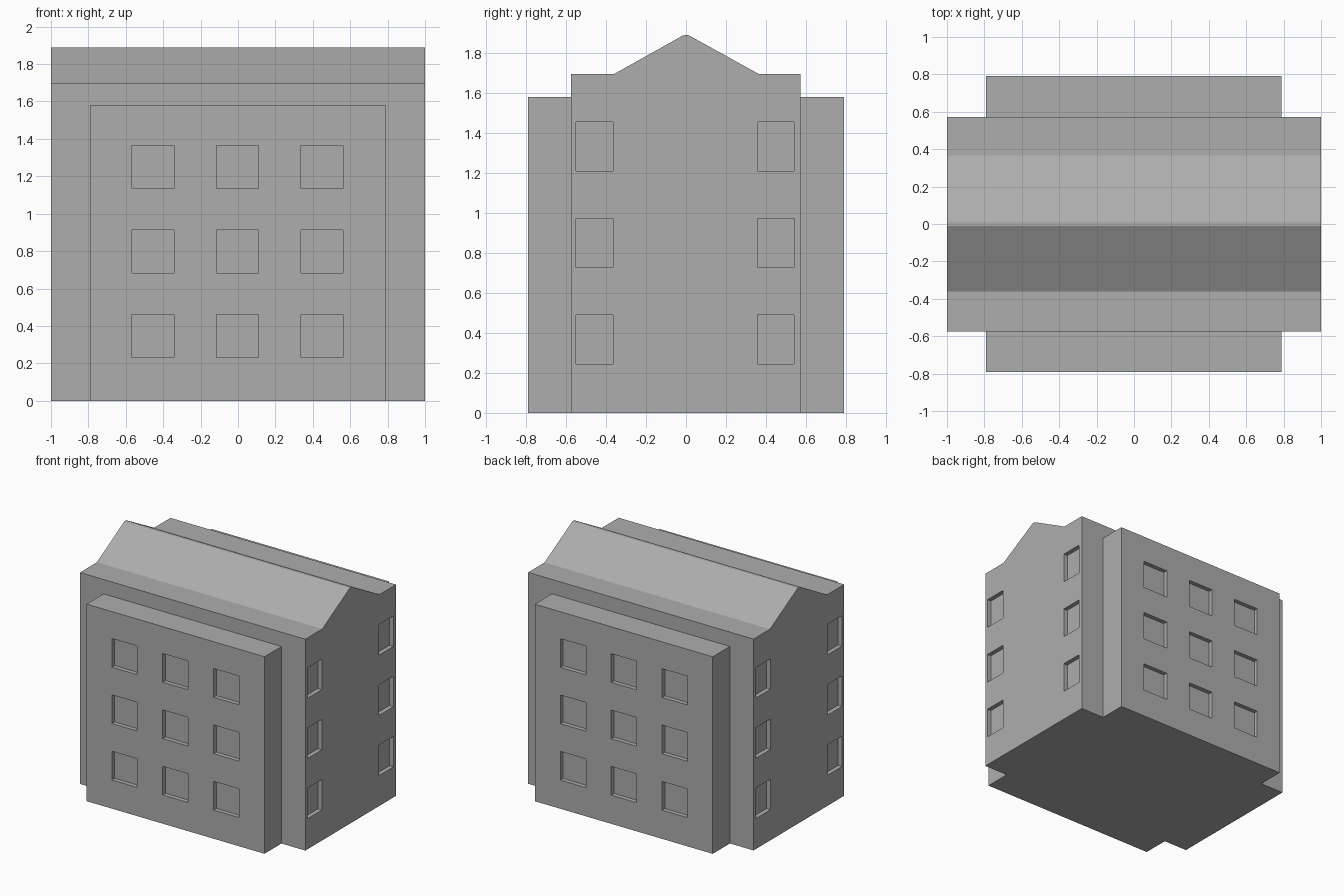
import bpy
import bmesh
from mathutils import Matrix, Vector

default = bpy.data.objects.get("Cube")
if default:
    bpy.data.objects.remove(default, do_unlink=True)

stone = bpy.data.materials.new("plain grey")
stone.use_nodes = True
GREY = (0.42, 0.42, 0.42, 1)
stone.diffuse_color = GREY
stone.node_tree.nodes["Principled BSDF"].inputs["Base Color"].default_value = GREY

RECESS = 0.035


def finish(bm, name):
    bmesh.ops.recalc_face_normals(bm, faces=bm.faces)
    mesh = bpy.data.meshes.new(name)
    bm.to_mesh(mesh)
    bm.free()
    mesh.materials.append(stone)
    obj = bpy.data.objects.new(name, mesh)
    bpy.context.collection.objects.link(obj)
    return obj


def add_box(bm, low, high):
    low, high = Vector(low), Vector(high)
    matrix = Matrix.Translation((low + high) / 2) @ Matrix.Diagonal((*(high - low), 1))
    return bmesh.ops.create_cube(bm, size=1, matrix=matrix)["verts"]


def cut_windows(obj, boxes):
    """Sink box-shaped window recesses into a wall."""
    bm = bmesh.new()
    for low, high in boxes:
        add_box(bm, low, high)
    cutter = finish(bm, "window_cutter")
    cutter.hide_render = True
    mod = obj.modifiers.new("windows", 'BOOLEAN')
    mod.operation = 'DIFFERENCE'
    mod.solver = 'EXACT'
    mod.object = cutter
    bpy.context.view_layer.objects.active = obj
    bpy.ops.object.modifier_apply(modifier=mod.name)
    bpy.data.objects.remove(cutter, do_unlink=True)


# Main block with its gabled roof: end profile extruded along x
profile = [(-0.575, 0), (0.572, 0), (0.572, 1.695), (0.365, 1.695),
           (0.012, 1.89), (-0.012, 1.89), (-0.36, 1.695), (-0.575, 1.695)]
bm = bmesh.new()
end = bm.faces.new([bm.verts.new((-1, y, z)) for y, z in profile])
side = bmesh.ops.extrude_face_region(bm, geom=[end], use_keep_orig=True)["geom"]
bmesh.ops.translate(bm, vec=(2, 0, 0),
                    verts=[v for v in side if isinstance(v, bmesh.types.BMVert)])
main_block = finish(bm, "main_block")

# Gable windows: two columns of three on each end
boxes = []
for x in (-1, 1):
    for y in (-0.55, 0.357):
        for row in range(3):
            z = 0.245 + row * 0.483
            boxes.append(((x - RECESS, y, z), (x + RECESS, y + 0.184, z + 0.244)))
cut_windows(main_block, boxes)

# Front and back projecting wings, each with a three by three grid of windows
for name, sign, wall in (("front_wing", -1, -0.575), ("back_wing", 1, 0.572)):
    outer = sign * 0.79
    bm = bmesh.new()
    add_box(bm, (-0.79, min(wall, outer), 0), (0.788, max(wall, outer), 1.58))
    wing = finish(bm, name)
    boxes = []
    for column in range(3):
        for row in range(3):
            x, z = -0.566 + column * 0.451, 0.23 + row * 0.452
            boxes.append(((x, outer - RECESS, z), (x + 0.225, outer + RECESS, z + 0.23)))
    cut_windows(wing, boxes)
